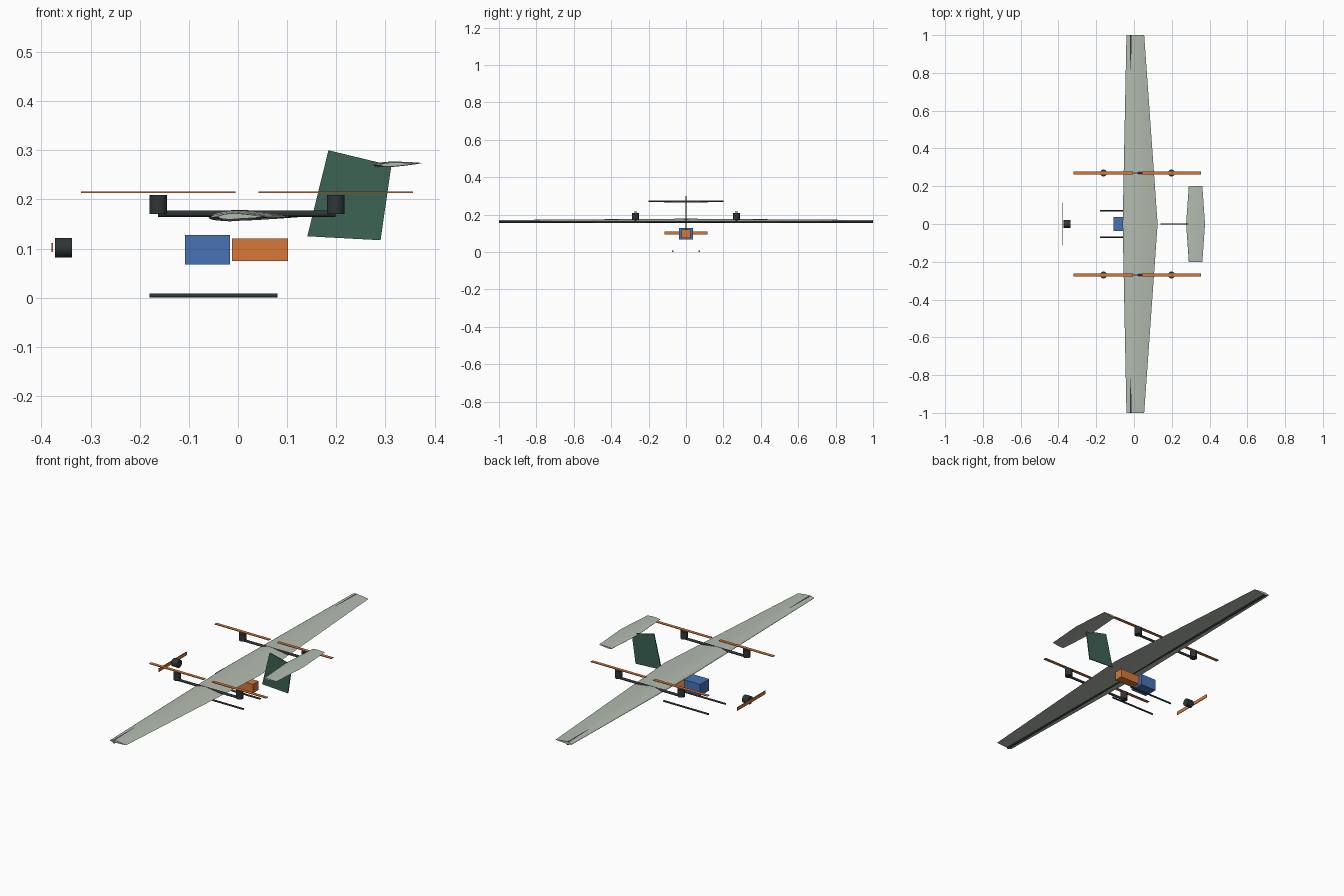
import bpy, bmesh
from math import sqrt, cos, pi
from mathutils import Matrix

if "Cube" in bpy.data.objects:
    bpy.data.objects.remove(bpy.data.objects["Cube"])


def material(name, rgb):
    m = bpy.data.materials.new(name)
    m.diffuse_color = (*rgb, 1)
    m.use_nodes = True
    m.node_tree.nodes["Principled BSDF"].inputs["Base Color"].default_value = m.diffuse_color
    return m


SKIN = material("pale_skin", (0.45, 0.50, 0.43))
DARK = material("dark_carbon", (0.028, 0.036, 0.038))
GREEN = material("fin_green", (0.045, 0.125, 0.09))
ORANGE = material("orange", (0.68, 0.19, 0.04))
BLUE = material("blue", (0.065, 0.17, 0.46))


def finish(bm, name, mat, smooth=False):
    bmesh.ops.recalc_face_normals(bm, faces=bm.faces)
    me = bpy.data.meshes.new(name)
    bm.to_mesh(me)
    bm.free()
    ob = bpy.data.objects.new(name, me)
    bpy.context.collection.objects.link(ob)
    me.materials.append(mat)
    if smooth:
        bpy.ops.object.select_all(action='DESELECT')
        ob.select_set(True)
        bpy.context.view_layer.objects.active = ob
        bpy.ops.object.shade_smooth_by_angle(angle=pi / 6)
    return ob


def box(name, centre, size, mat):
    bm = bmesh.new()
    bmesh.ops.create_cube(bm, size=1, matrix=Matrix.Translation(centre) @ Matrix.Diagonal((*size, 1)))
    return finish(bm, name, mat)


def rod(name, centre, radius, length, axis, mat, sides=24):
    turn = {'X': Matrix.Rotation(pi / 2, 4, 'Y'), 'Y': Matrix.Rotation(pi / 2, 4, 'X'), 'Z': Matrix.Identity(4)}
    bm = bmesh.new()
    bmesh.ops.create_cone(bm, cap_ends=True, segments=sides, radius1=radius, radius2=radius,
                          depth=length, matrix=Matrix.Translation(centre) @ turn[axis])
    return finish(bm, name, mat, True)


def airfoil(camber, thick, n=14):
    # closed outline with unit chord: upper side back to front, then lower side
    def point(x, side):
        t = 5 * thick * (0.2969 * sqrt(x) - 0.126 * x - 0.3516 * x**2 + 0.2843 * x**3 - 0.1036 * x**4)
        p = 0.4
        c = camber / p**2 * (2 * p * x - x * x) if x < p else \
            camber / (1 - p)**2 * (1 - 2 * p + 2 * p * x - x * x)
        return x, c + side * t
    xs = [0.5 * (1 - cos(pi * i / n)) for i in range(n + 1)]
    return [point(x, 1) for x in reversed(xs)] + [point(x, -1) for x in xs[1:-1]]


def lofted_wing(name, stations, outline, mat, tilt=0.0):
    # stations: (y, leading edge x, trailing edge x, z)
    bm = bmesh.new()
    rings = []
    for y, le, te, z in stations:
        c = te - le
        rings.append([bm.verts.new((le + u * c, y, z + (w + tilt * u) * c)) for u, w in outline])
    n = len(outline)
    for a, b in zip(rings, rings[1:]):
        for i in range(n):
            bm.faces.new((a[i], a[(i + 1) % n], b[(i + 1) % n], b[i]))
    bm.faces.new(rings[0])
    bm.faces.new(rings[-1])
    return finish(bm, name, mat, True)


# Main wing and its spar
lofted_wing("main_wing", [(-1, -0.04, 0.054, 0.164), (0, -0.06, 0.125, 0.164), (1, -0.04, 0.054, 0.164)],
            airfoil(0.02, 0.12), SKIN)
rod("wing_spar", (-0.017, 0, 0.1635), 0.0088, 2.0, 'Y', DARK)

# Tail plane and fin
lofted_wing("tail_plane", [(-0.2, 0.29, 0.362, 0.27), (0, 0.276, 0.376, 0.27), (0.2, 0.29, 0.362, 0.27)],
            airfoil(0.0, 0.11), SKIN, tilt=0.04)
bm = bmesh.new()
profile = [(0.184, 0.3), (0.312, 0.269), (0.29, 0.117), (0.141, 0.125)]
face = bm.faces.new([bm.verts.new((x, -0.0025, z)) for x, z in profile])
ext = bmesh.ops.extrude_face_region(bm, geom=[face])
bmesh.ops.translate(bm, vec=(0, 0.005, 0),
                    verts=[v for v in ext["geom"] if isinstance(v, bmesh.types.BMVert)])
finish(bm, "tail_fin", GREEN)

# Lift booms with motors and propellers, landing skids
for side, s in (("left", -1), ("right", 1)):
    y = 0.27 * s
    rod(f"boom_{side}", (0.018, y, 0.171), 0.0063, 0.361, 'X', DARK)
    for end, x in (("front", -0.162), ("rear", 0.199)):
        rod(f"lift_motor_{end}_{side}", (x, y, 0.19), 0.018, 0.039, 'Z', DARK)
        box(f"lift_propeller_{end}_{side}", (x, y, 0.2142), (0.314, 0.017, 0.003), ORANGE)
    rod(f"skid_{side}", (-0.05, 0.07 * s, 0.0045), 0.0045, 0.26, 'X', DARK)

# Nose motor and propeller
rod("nose_motor", (-0.355, 0, 0.102), 0.02, 0.035, 'X', DARK)
box("nose_propeller", (-0.378, 0, 0.102), (0.003, 0.23, 0.018), ORANGE)

# Payload and battery
box("payload_box", (-0.062, 0, 0.098), (0.092, 0.075, 0.06), BLUE)
box("battery_box", (0.045, 0, 0.098), (0.114, 0.046, 0.046), ORANGE)
